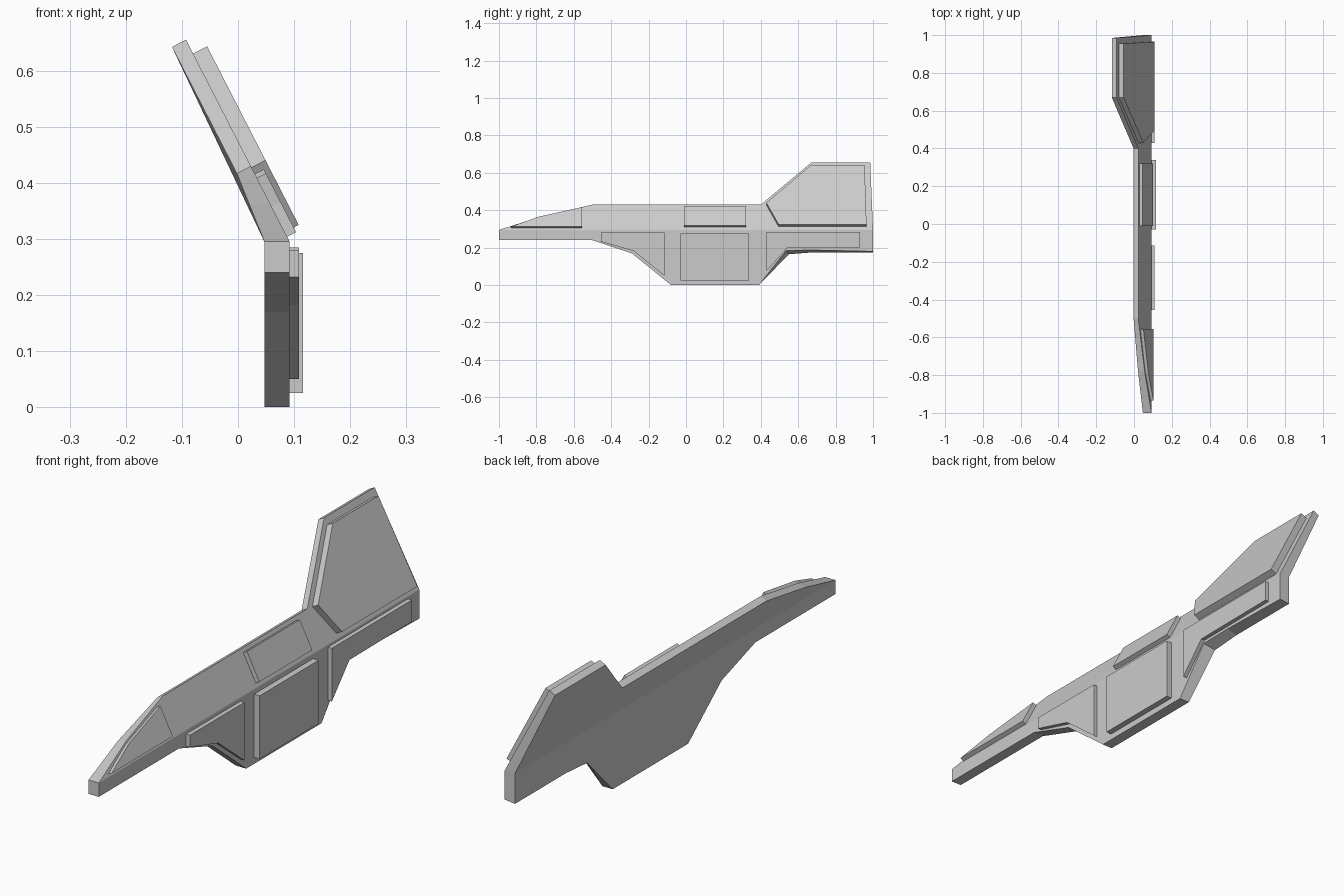
import bpy, bmesh

if "Cube" in bpy.data.objects:
    bpy.data.objects.remove(bpy.data.objects["Cube"])

SEAM_Z, SEAM_X, SLOPE = 0.295, 0.092, 0.513
NORMAL = (0.89, 0.456)  # x, z normal of the leaning upper face


def upper(y, z):
    return (SEAM_X - SLOPE * (z - SEAM_Z), y, z)


def upper_back(y, z):
    # wall thins from the seam up to the shoulder
    f = min(1, (z - SEAM_Z) / 0.135)
    x = upper(y, z)[0]
    return (x - 0.045 + 0.02 * f, y, z - 0.013 * f)


def loft(bm, front, back, closed=True):
    a = [bm.verts.new(p) for p in front]
    b = [bm.verts.new(p) for p in back]
    bm.faces.new(a)
    bm.faces.new(b[::-1])
    n = len(a)
    for i in range(n if closed else n - 1):
        j = (i + 1) % n
        bm.faces.new((a[i], b[i], b[j], a[j]))


def finish(bm, name):
    bmesh.ops.remove_doubles(bm, verts=bm.verts, dist=1e-5)
    bmesh.ops.recalc_face_normals(bm, faces=bm.faces)
    me = bpy.data.meshes.new(name)
    bm.to_mesh(me)
    bm.free()
    ob = bpy.data.objects.new(name, me)
    bpy.context.collection.objects.link(ob)


# Hull plate: vertical lower half and leaning upper half joined at the seam
bm = bmesh.new()
top = [(-1, .295), (-.78, .365), (-.5, .43), (.4, .43), (.67, .655), (.985, .655), (1, .295)]
loft(bm, [upper(*p) for p in top], [upper_back(*p) for p in top], closed=False)
bow = [(-1, .295), (-1, .24), (-.5, .24), (-.29, .17), (-.08, 0), (.39, 0)]
stern_out = [(.535, .185), (.68, .187), (1, .18), (1, .295)]
stern_in = [(.55, .165), (.68, .175), (1, .175), (1, .295)]
loft(bm, [(.092, y, z) for y, z in bow + stern_out],
     [(.047, y, z) for y, z in bow + stern_in], closed=False)
finish(bm, "hull_plate")

# Raised panels on the vertical lower face
lower_panels = {
    "front_lower_panel": (.109, [(-.455, .28), (-.455, .232), (-.28, .182), (-.115, .05), (-.115, .28)]),
    "middle_lower_panel": (.116, [(-.03, .025), (.338, .025), (.338, .275), (-.03, .275)]),
    "rear_lower_panel": (.109, [(.43, .285), (.43, .075), (.54, .197), (.93, .2), (.93, .285)]),
}
for name, (x, pts) in lower_panels.items():
    bm = bmesh.new()
    loft(bm, [(x, y, z) for y, z in pts], [(.088, y, z) for y, z in pts])
    finish(bm, name)

# Raised panels on the leaning upper face
upper_panels = {
    "nose_panel": (.018, [(-.935, .312), (-.79, .365), (-.555, .417), (-.555, .312)]),
    "middle_upper_panel": (.018, [(-.01, .318), (-.01, .424), (.32, .424), (.32, .318)]),
    "fin_panel": (.028, [(.43, .44), (.67, .643), (.955, .643), (.965, .325), (.495, .325)]),
}
for name, (t, pts) in upper_panels.items():
    base = [upper(y, z - t * NORMAL[1]) for y, z in pts]
    bm = bmesh.new()
    rings = [[(x + d * NORMAL[0], y, z + d * NORMAL[1]) for x, y, z in base] for d in (t, -.004)]
    loft(bm, *rings)
    finish(bm, name)
